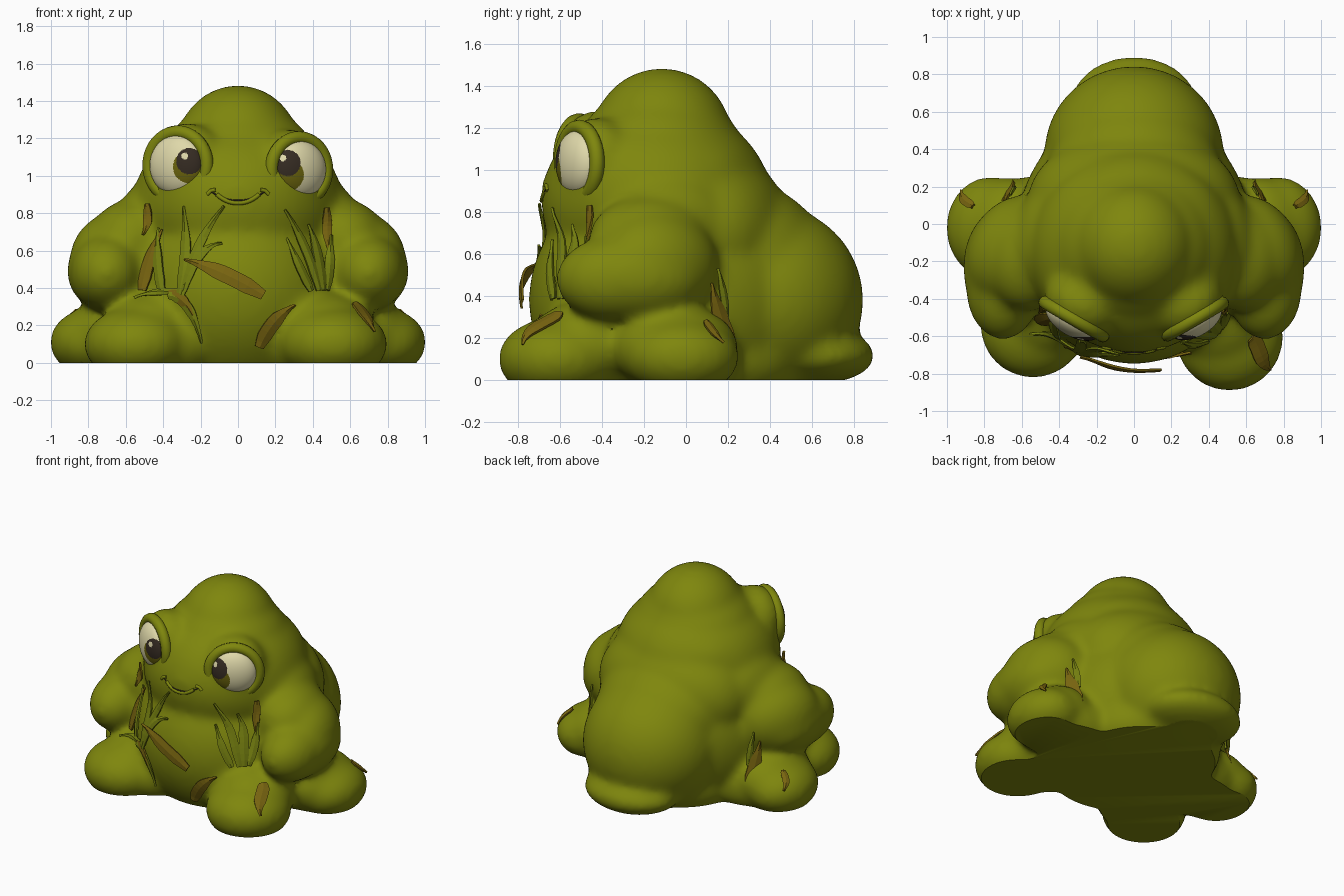
import bpy, bmesh, math
from mathutils import Vector, Matrix
from mathutils.bvhtree import BVHTree

if "Cube" in bpy.data.objects:
    bpy.data.objects.remove(bpy.data.objects["Cube"])


def material(name, rgb):
    m = bpy.data.materials.new(name)
    m.diffuse_color = (*rgb, 1)
    m.use_nodes = True
    m.node_tree.nodes["Principled BSDF"].inputs["Base Color"].default_value = m.diffuse_color
    return m


moss = material("moss green", (0.21, 0.24, 0.004))
grass = material("grass green", (0.18, 0.215, 0.005))
reed = material("reed brown", (0.19, 0.13, 0.005))
white = material("eye cream", (0.74, 0.69, 0.40))
iris = material("iris olive", (0.15, 0.13, 0.004))
pupil = material("pupil brown", (0.035, 0.024, 0.016))


def add_object(name, bm, mats, smooth=True):
    me = bpy.data.meshes.new(name)
    bm.to_mesh(me)
    bm.free()
    for m in mats:
        me.materials.append(m)
    for p in me.polygons:
        p.use_smooth = smooth
    ob = bpy.data.objects.new(name, me)
    bpy.context.collection.objects.link(ob)
    return ob


def blob(bm, c, r, rot=0.0):
    mat = Matrix.Translation(c) @ Matrix.Rotation(rot, 4, 'Z') @ Matrix.Diagonal((*r, 1))
    bmesh.ops.create_icosphere(bm, subdivisions=4, radius=1, matrix=mat)


TURN = math.radians(30)
UP = Vector((0, 0, 0.015))
EYES = [(-1, Vector((-0.325, -0.515, 1.055)), 0.162), (1, Vector((0.33, -0.515, 1.033)), 0.154)]

# Body: overlapping lumps fused into one soft skin
bm = bmesh.new()
for c, r in [
    ((0, -0.115, 1.15), (0.33, 0.335, 0.335)),  # head
    ((0, -0.13, 1.03), (0.44, 0.42, 0.36)),    # brow
    ((0, -0.14, 0.85), (0.56, 0.55, 0.47)),    # chest
    ((0, -0.06, 0.38), (0.63, 0.69, 0.62)),    # belly
    ((0, -0.03, 0.95), (0.50, 0.405, 0.30)),   # upper back
    ((0, 0.12, 0.70), (0.57, 0.38, 0.40)),     # back
    ((0, 0.38, 0.38), (0.48, 0.465, 0.46)),    # rump
    ((0, 0.27, 0.56), (0.47, 0.40, 0.38)),     # rump bridge
    ((0, 0.62, 0.115), (0.35, 0.28, 0.135)),   # back foot
    ((0, 0.15, 0.10), (0.51, 0.45, 0.28)),     # base under the rump
    ((-0.54, -0.54, 0.10), (0.285, 0.285, 0.20)),  # front feet
    ((0.51, -0.605, 0.10), (0.29, 0.29, 0.20)),
    ((-0.47, -0.43, 0.17), (0.26, 0.28, 0.21)),    # knees
    ((0.46, -0.46, 0.17), (0.28, 0.30, 0.21)),
    ((0, -0.60, 0.91), (0.19, 0.09, 0.09)),    # muzzle
]:
    blob(bm, c, r)
for s in (-1, 1):
    blob(bm, (s * 0.77, -0.02, 0.11), (0.237, 0.275, 0.185))             # side foot
    blob(bm, (s * 0.67, -0.05, 0.15), (0.25, 0.30, 0.21))                # ankle
    blob(bm, (s * 0.50, -0.02, 0.10), (0.38, 0.28, 0.22))                # side leg
    blob(bm, (s * 0.36, -0.38, 0.10), (0.27, 0.32, 0.22))                # front leg
    blob(bm, (s * 0.70, -0.34, 0.48), (0.20, 0.28, 0.205))               # hand
    blob(bm, (s * 0.675, -0.23, 0.49), (0.24, 0.33, 0.225))              # forearm
    blob(bm, (s * 0.64, -0.14, 0.54), (0.245, 0.31, 0.27), s * 0.5)      # arm
    blob(bm, (s * 0.54, -0.17, 0.66), (0.25, 0.30, 0.22), s * 0.3)       # shoulder
    blob(bm, (s * 0.43, -0.06, 0.70), (0.22, 0.34, 0.29), s * 0.3)       # shoulder blade
for s, c, r in EYES:
    n = Vector((s * math.sin(TURN), -math.cos(TURN), 0))
    blob(bm, c - n * 0.100 + UP, (r * 1.34, 0.165, r * 1.32), s * TURN)  # eye socket
    blob(bm, c - n * 0.17 + UP, (r * 1.25, 0.19, r * 1.2), s * TURN)
base = add_object("body_lumps", bm, [moss])
rm = base.modifiers.new("fuse", 'REMESH')
rm.mode = 'VOXEL'
rm.voxel_size = 0.022
sm = base.modifiers.new("soften", 'SMOOTH')
sm.factor = 0.5
sm.iterations = 24
bpy.context.view_layer.update()
dg = bpy.context.evaluated_depsgraph_get()
skin = bpy.data.meshes.new_from_object(base.evaluated_get(dg))
bpy.data.objects.remove(base)

# Cut the skin flat at the ground and close it
bm = bmesh.new()
bm.from_mesh(skin)
bmesh.ops.bisect_plane(bm, geom=bm.verts[:] + bm.edges[:] + bm.faces[:],
                       plane_co=(0, 0, 0), plane_no=(0, 0, 1), clear_inner=True)
bmesh.ops.holes_fill(bm, edges=[e for e in bm.edges if e.is_boundary], sides=0)
bmesh.ops.recalc_face_normals(bm, faces=bm.faces[:])
tree = BVHTree.FromBMesh(bm)
body = add_object("body", bm, [moss])
bpy.context.view_layer.objects.active = body
body.select_set(True)
bpy.ops.object.shade_smooth_by_angle(angle=math.radians(40))


def place(side, u, v):
    """Ray from the front (side 0) or from one flank (side -1 or 1)."""
    if side == 0:
        hit = tree.ray_cast(Vector((u, -3, v)), Vector((0, 1, 0)))
    else:
        hit = tree.ray_cast(Vector((side * 3, u, v)), Vector((-side, 0, 0)))
    return hit[0], hit[1]


def even(vals, times):
    n = len(vals) - 1
    for _ in range(times):
        vals = [(vals[max(i - 1, 0)] + vals[i] + vals[min(i + 1, n)]) / 3 for i in range(n + 1)]
    return vals


def leaf(name, side, a, b, c, width, mat, lift=0.02, fixed=None):
    """Tapered bent plate lying on the skin along a quadratic curve."""
    n = 10
    spots, norms = [], []
    for i in range(n + 1):
        t = i / n
        u, v = [(1 - t) ** 2 * a[k] + 2 * t * (1 - t) * b[k] + t * t * c[k] for k in (0, 1)]
        p, nor = place(side, u, v)
        if fixed:
            p = Vector((side * (fixed[0] + (fixed[1] - fixed[0]) * t), u, v))
            nor = Vector((side * 0.75, 0.65, 0))
        elif p is None:
            p, nor = spots[-1], norms[-1]
        spots.append(p.copy())
        norms.append(nor.copy())
    depth = even(spots, 3)
    norms = [v.normalized() for v in even(norms, 8)]
    # Smooth only along the view axis so the drawn outline is kept
    for p, q in zip(spots, depth):
        if side == 0:
            p.y = q.y
        else:
            p.x = q.x
    bm = bmesh.new()
    rows = []
    for i in range(n + 1):
        t = (spots[min(i + 1, n)] - spots[max(i - 1, 0)]).normalized()
        across = norms[i].cross(t).normalized()
        w = width / 2 * max(0.08, min(1, 0.6 + 2 * i / n, 2.3 * (1 - i / n)))
        rows.append([bm.verts.new(spots[i] + across * w * k + norms[i] * (lift + (0.006 if k == 0 else 0)))
                     for k in (-1, 0, 1)])
    for r0, r1 in zip(rows, rows[1:]):
        for k in (0, 1):
            bm.faces.new((r0[k], r0[k + 1], r1[k + 1], r1[k]))
    bmesh.ops.recalc_face_normals(bm, faces=bm.faces[:])
    so = add_object(name, bm, [mat], False).modifiers.new("thickness", 'SOLIDIFY')
    so.thickness = 0.012
    so.offset = 0


# Grass blades on the belly
for a, b, c, w in [
    ((-0.29, 0.36), (-0.22, 0.65), (-0.07, 0.84), 0.05),
    ((-0.30, 0.37), (-0.25, 0.60), (-0.28, 0.84), 0.06),
    ((-0.39, 0.36), (-0.43, 0.55), (-0.41, 0.72), 0.06),
    ((-0.28, 0.38), (-0.22, 0.62), (-0.08, 0.63), 0.05),
    ((-0.36, 0.36), (-0.24, 0.36), (-0.19, 0.11), 0.055),
    ((-0.30, 0.38), (-0.42, 0.38), (-0.55, 0.33), 0.035),
    ((0.42, 0.38), (0.36, 0.62), (0.24, 0.82), 0.055),
    ((0.44, 0.38), (0.42, 0.60), (0.36, 0.74), 0.065),
    ((0.38, 0.38), (0.32, 0.50), (0.25, 0.66), 0.05),
    ((0.46, 0.38), (0.48, 0.52), (0.50, 0.68), 0.055),
]:
    leaf("grass_blade", 0, a, b, c, w, grass)

# Brown reed leaves on belly and front feet
for a, b, c, w, lift in [
    ((-0.50, 0.38), (-0.47, 0.55), (-0.39, 0.71), 0.08, 0.02),
    ((-0.47, 0.85), (-0.46, 0.76), (-0.51, 0.68), 0.05, 0.02),
    ((-0.36, 0.37), (-0.28, 0.36), (-0.23, 0.26), 0.06, 0.02),
    ((0.13, 0.36), (-0.08, 0.49), (-0.27, 0.54), 0.085, 0.045),
    ((0.11, 0.09), (0.17, 0.24), (0.30, 0.31), 0.08, 0.015),
    ((0.62, 0.31), (0.67, 0.26), (0.72, 0.16), 0.085, 0.012),
    ((0.46, 0.83), (0.47, 0.70), (0.49, 0.58), 0.05, 0.02),
]:
    leaf("reed_leaf", 0, a, b, c, w, reed, lift)

# Reed leaves on both flanks
for s in (-1, 1):
    leaf("flank_reed", s, (0.22, 0.16), (0.15, 0.30), (0.12, 0.46), 0.085, reed, 0, (0.66, 0.69))
    leaf("flank_grass", s, (0.19, 0.30), (0.18, 0.42), (0.15, 0.53), 0.04, grass, 0, (0.64, 0.66))
    leaf("foot_reed", s, (0.09, 0.27), (0.12, 0.22), (0.17, 0.17), 0.045, reed, 0.012)

# Eyes: flattened balls with iris, pupil and glint chosen by distance
for (s, c, r), (ix, iz, pz) in zip(EYES, [(-0.260, 1.047, 1.078), (0.265, 1.005, 1.068)]):
    label = "left" if s < 0 else "right"
    n = Vector((s * math.sin(TURN), -math.cos(TURN), 0))
    bm = bmesh.new()
    mat = Matrix.Translation(c) @ Matrix.Rotation(s * TURN, 4, 'Z') @ Matrix.Diagonal((r, 0.085, r, 1))
    bmesh.ops.create_icosphere(bm, subdivisions=6, radius=1, matrix=mat)
    for f in bm.faces:
        p = f.calc_center_median()
        if (p - c).dot(n) < 0:
            continue
        if math.hypot(p.x - ix + 0.025, p.z - pz - 0.027) < 0.018:
            f.material_index = 0
        elif math.hypot(p.x - ix, p.z - pz) < 0.070:
            f.material_index = 2
        elif math.hypot(p.x - ix, p.z - iz) < 0.087:
            f.material_index = 1
    add_object(label + "_eye", bm, [white, iris, pupil])
    # Lid ring around the eye
    bpy.ops.mesh.primitive_torus_add(major_radius=r * 1.10, minor_radius=0.036, major_segments=40,
                                     minor_segments=12, location=c - n * 0.008,
                                     rotation=(math.pi / 2, 0, s * TURN))
    lid = bpy.context.object
    lid.name = label + "_eyelid"
    lid.data.materials.append(moss)
    bpy.ops.object.shade_smooth()


# Smile: a dark line with a soft lower lip
def strip(name, pts, radius, mat, lift):
    cu = bpy.data.curves.new(name, 'CURVE')
    cu.dimensions = '3D'
    cu.bevel_depth = radius
    cu.bevel_resolution = 2
    cu.use_fill_caps = True
    sp = cu.splines.new('POLY')
    sp.points.add(len(pts) - 1)
    for q, (x, z) in zip(sp.points, pts):
        q.co = (x, place(0, x, z)[0].y - lift, z, 1)
    cu.materials.append(mat)
    bpy.context.collection.objects.link(bpy.data.objects.new(name, cu))


arc = [(-0.14 + 0.28 * i / 14, 0.868 + 0.045 * (abs(i - 7) / 7) ** 2.2) for i in range(15)]
strip("smile_line", arc, 0.004, pupil, 0.001)
strip("lower_lip", [(x * 0.8, z - 0.014) for x, z in arc], 0.012, moss, 0.0)
for s in (-1, 1):
    strip("smile_corner", [(s * 0.12, 0.925), (s * 0.145, 0.92), (s * 0.165, 0.90)], 0.011, moss, 0.0)
